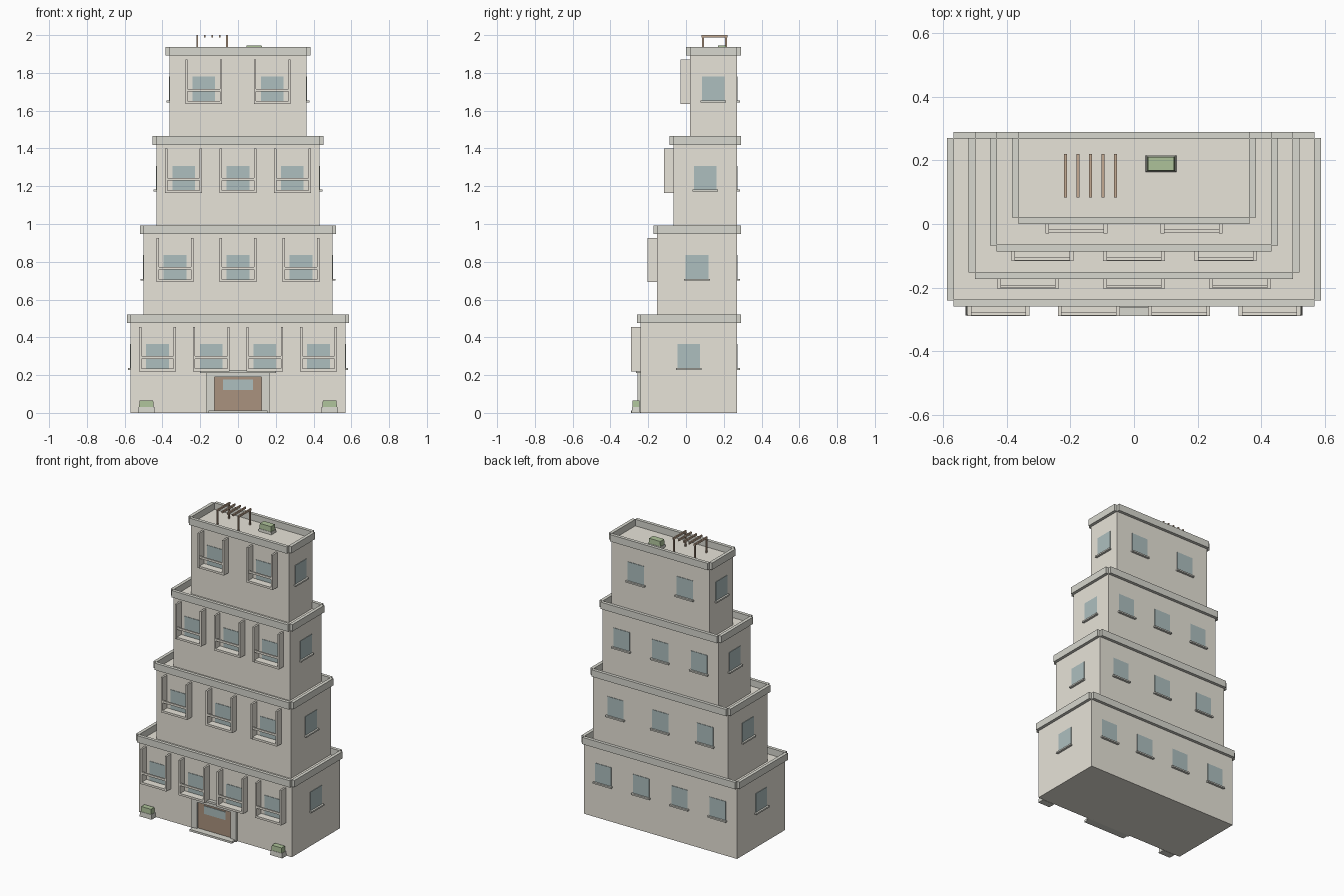
import bpy, bmesh
from mathutils import Vector

if "Cube" in bpy.data.objects:
    bpy.data.objects.remove(bpy.data.objects["Cube"])


def mat(name, r, g, b):
    m = bpy.data.materials.new(name)
    m.diffuse_color = (r, g, b, 1)
    m.use_nodes = True
    m.node_tree.nodes["Principled BSDF"].inputs["Base Color"].default_value = m.diffuse_color
    return m


WALL = mat("plaster", 0.80, 0.77, 0.69)
TRIM = mat("trim", 0.68, 0.68, 0.62)
GLASS = mat("glass", 0.42, 0.52, 0.52)
WOOD = mat("wood", 0.40, 0.29, 0.21)
BEAM = mat("beam_wood", 0.55, 0.40, 0.29)
GREEN = mat("leaves", 0.42, 0.54, 0.32)


def box(name, x0, x1, y0, y1, z0, z1, m, top=1.0):
    """Box between limits; top scales the upper face for tapered parts."""
    bm = bmesh.new()
    bmesh.ops.create_cube(bm, size=1)
    c = Vector(((x0 + x1) / 2, (y0 + y1) / 2, (z0 + z1) / 2))
    for v in bm.verts:
        s = top if v.co.z > 0 else 1
        v.co = c + Vector((v.co.x * (x1 - x0) * s, v.co.y * (y1 - y0) * s, v.co.z * (z1 - z0)))
    me = bpy.data.meshes.new(name)
    bm.to_mesh(me)
    bm.free()
    me.materials.append(m)
    ob = bpy.data.objects.new(name, me)
    bpy.context.collection.objects.link(ob)
    return ob


def planter(name, x, y, z, w=0.09, d=0.046):
    box(name + "_pot", x - w / 2, x + w / 2, y - d / 2, y + d / 2, z, z + 0.032, TRIM, 0.92)
    w, d = w - 0.012, d - 0.008
    box(name + "_hedge", x - w / 2, x + w / 2, y - d / 2, y + d / 2, z + 0.03, z + 0.066, GREEN, 0.92)


def balcony(x, y, z):
    for s in (-1, 1):
        c = x + s * 0.0915
        box("balcony_fin", c - 0.006, c + 0.006, y - 0.05, y + 0.002, z + 0.22, z + 0.455, WALL)
    box("balcony_slab", x - 0.0975, x + 0.0975, y - 0.049, y + 0.002, z + 0.22, z + 0.234, WALL)
    box("balcony_rail", x - 0.09, x + 0.09, y - 0.048, y - 0.038, z + 0.286, z + 0.300, WALL)


STEP, BACK, P = 0.472, 0.27, 0.02
W0, W1 = 0.235, 0.364          # window bottom and top above each floor
tiers = [(0.568, -0.24, 4), (0.50, -0.153, 3), (0.432, -0.067, 3), (0.363, 0.02, 2)]

for k, (hx, f, n) in enumerate(tiers):
    z = k * STEP
    box(f"storey_{k + 1}", -hx, hx, f, BACK, z, z + 0.477, WALL)
    # parapet: four strips with notched corners
    a, b = z + 0.475, z + 0.521
    box("parapet_front", -hx, hx, f - P, f + 0.002, a, b, TRIM)
    box("parapet_back", -hx, hx, BACK - 0.002, BACK + P, a, b, TRIM)
    for s in (-1, 1):
        xs = sorted((s * (hx - 0.002), s * (hx + P)))
        box("parapet_side", *xs, f, BACK, a, b, TRIM)
        # side windows and sills
        cy = (f + BACK) / 2
        xs = sorted((s * (hx - 0.01), s * (hx + 0.003)))
        box("side_window", *xs, cy - 0.06, cy + 0.06, z + W0, z + W1, GLASS)
        xs = sorted((s * (hx - 0.01), s * (hx + 0.015)))
        box("side_sill", *xs, cy - 0.068, cy + 0.068, z + 0.228, z + 0.238, TRIM)
    # front windows with balconies, back windows with sills
    for i in range(n):
        x = (i + 0.5) * 2 * hx / n - hx
        box("front_window", x - 0.06, x + 0.06, f - 0.003, f + 0.01, z + W0, z + W1, GLASS)
        balcony(x, f, z)
        box("back_window", x - 0.06, x + 0.06, BACK - 0.01, BACK + 0.003, z + W0, z + W1, GLASS)
        box("back_sill", x - 0.068, x + 0.068, BACK - 0.01, BACK + 0.015, z + 0.228, z + 0.238, TRIM)

# entrance
F = -0.24
box("door", -0.125, 0.125, F - 0.005, F + 0.01, 0.012, 0.19, WOOD)
box("door_window", -0.08, 0.08, F - 0.009, F, 0.122, 0.176, GLASS)
for s in (-1, 1):
    box("door_jamb", *sorted((s * 0.125, s * 0.166)), F - 0.016, F + 0.01, 0, 0.212, TRIM)
box("door_header", -0.125, 0.125, F - 0.016, F + 0.01, 0.19, 0.212, TRIM)
box("door_canopy", -0.2, 0.2, F - 0.024, F + 0.01, 0.212, 0.226, TRIM)
box("door_step", -0.157, 0.157, -0.29, F + 0.01, 0, 0.013, TRIM)

# planters on the ground and roof
for s in (-1, 1):
    planter("ground_planter", s * 0.485, -0.265, 0)
ROOF = 3 * STEP + 0.477
planter("roof_planter", 0.085, 0.19, ROOF - 0.014, 0.1, 0.054)

# pergola: five slats, posts under the outer two
for i in range(5):
    x = -0.215 + i * 0.0392
    box("pergola_slat", x - 0.0045, x + 0.0045, 0.083, 0.22, 1.988, 2.0, BEAM)
    if i in (0, 4):
        for y in (0.089, 0.211):
            box("pergola_post", x - 0.0045, x + 0.0045, y - 0.005, y + 0.005, ROOF - 0.005, 1.99, BEAM)
